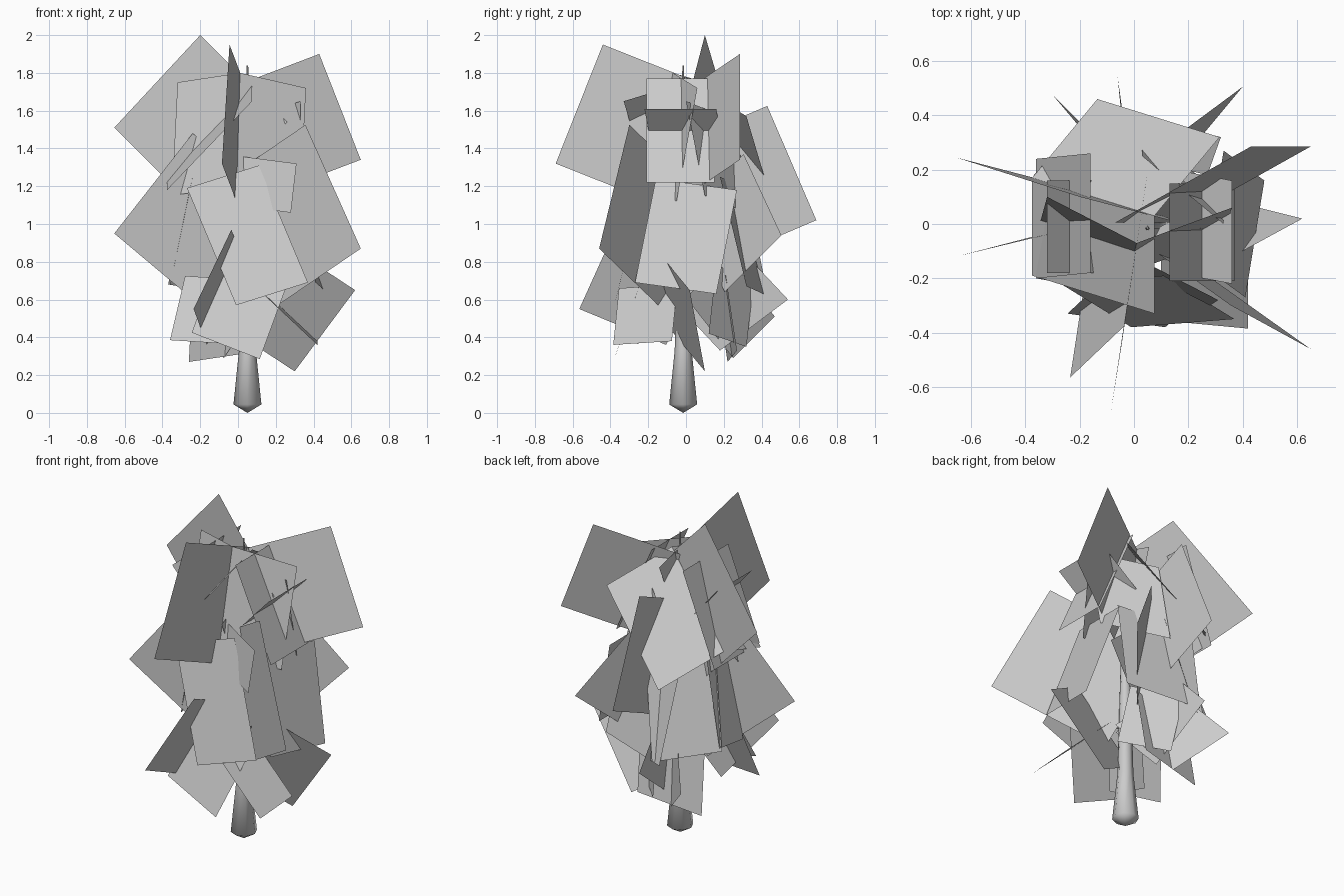
import bpy, bmesh
from math import cos, sin, tau, radians
from mathutils import Vector


def make_object(name, bm):
    mesh = bpy.data.meshes.new(name)
    bm.to_mesh(mesh)
    bm.free()
    ob = bpy.data.objects.new(name, mesh)
    bpy.context.collection.objects.link(ob)
    return ob


def cards(name, specs):
    """Each spec: one corner and the two edge vectors of a leaf card."""
    bm = bmesh.new()
    for p, u, v in specs:
        p, u, v = Vector(p), Vector(u), Vector(v)
        bm.faces.new([bm.verts.new(c) for c in (p, p + u, p + u + v, p + v)])
    return make_object(name, bm)


# Trunk: tapered stem with a pointed foot running up through the crown
bm = bmesh.new()
rings = [(0.045, 0.074), (0.33, 0.045), (0.8, 0.033), (1.3, 0.02), (1.84, 0.004)]
prev = None
for z, r in rings:
    ring = [bm.verts.new((0.05 + r * cos(tau * i / 8), -0.015 + r * sin(tau * i / 8), z))
            for i in range(8)]
    if prev:
        for i in range(8):
            j = (i + 1) % 8
            bm.faces.new((prev[i], prev[j], ring[j], ring[i]))
    else:
        tip = bm.verts.new((0.05, -0.015, 0.0))
        for i in range(8):
            bm.faces.new((tip, ring[(i + 1) % 8], ring[i]))
    prev = ring
bm.faces.new(prev)
trunk = make_object("trunk", bm)
trunk.select_set(True)
bpy.context.view_layer.objects.active = trunk
bpy.ops.object.shade_smooth_by_angle(angle=radians(80))

# Upright cards radiating from the trunk, upper tier
cards("upper_radial_leaves", [
    ((-0.20, 0.10, 2.00), (-0.455, 0.145, -0.49), (0.46, -0.12, -0.46)),
    ((0.43, 0.285, 1.90), (0.22, 0.0, -0.56), (-0.50, -0.28, -0.19)),
    ((-0.045, -0.44, 1.95), (-0.04, -0.25, -0.63), (0.095, 0.63, -0.25)),
])

# Middle tier
cards("middle_radial_leaves", [
    ((-0.655, -0.12, 0.95), (0.415, 0.10, 0.53), (0.50, 0.13, -0.42)),
    ((0.65, -0.46, 0.87), (-0.293, 0.16, 0.655), (-0.52, 0.37, -0.355)),
    ((0.015, 0.69, 1.02), (0.0, -0.26, 0.605), (0.0, -0.61, -0.26)),
    ((0.40, 0.505, 0.94), (-0.25, -0.30, -0.30), (-0.27, -0.20, 0.43)),
])

# Lower tier
cards("lower_radial_leaves", [
    ((0.62, 0.02, 0.65), (-0.32, 0.08, -0.43), (-0.35, -0.19, 0.23)),
    ((-0.235, -0.565, 0.55), (0.20, 0.19, 0.42), (0.07, 0.46, -0.19)),
    ((-0.06, 0.54, 0.60), (0.03, -0.31, 0.33), (0.05, -0.36, -0.27)),
    ((-0.295, 0.47, 0.51), (0.21, -0.25, 0.32), (0.22, -0.22, -0.22)),
])

# Folded front card (two halves) and the side cards of the upper crown
cards("upper_facing_leaves", [
    ((0.01, -0.07, 1.80), (-0.33, 0.17, -0.05), (-0.03, -0.11, -0.60)),
    ((0.01, -0.07, 1.80), (0.35, 0.13, -0.08), (-0.03, -0.11, -0.60)),
    ((0.37, -0.21, 1.22), (0.0, 0.36, 0.0), (-0.24, 0.0, 0.55)),
    ((-0.36, -0.20, 1.20), (0.0, 0.44, 0.0), (0.20, 0.02, 0.56)),
    ((0.33, 0.10, 1.15), (-0.30, 0.25, -0.10), (0.0, -0.10, 0.50)),
])

# Folded card sloping across the crown, ridge running up to the right
slope = (0.45, -0.14, 0.47)
cards("sloping_crown_leaf", [
    ((-0.375, 0.17, 1.29), (0.24, 0.29, -0.19), slope),
    ((-0.375, 0.17, 1.29), (0.0, -0.36, -0.11), slope),
])

# Outward facing cards around the middle
cards("middle_facing_leaves", [
    ((-0.01, -0.38, 0.57), (0.38, 0.03, 0.12), (-0.26, 0.16, 0.62)),
    ((0.48, 0.16, 0.63), (-0.07, -0.43, 0.06), (-0.15, 0.11, 0.55)),
    ((-0.36, -0.04, 0.67), (0.0, 0.23, 0.03), (0.12, -0.03, 0.58)),
    ((-0.37, 0.18, 0.68), (0.30, 0.25, -0.05), (0.12, -0.11, 0.56)),
    ((-0.12, 0.43, 0.62), (0.44, -0.11, 0.05), (-0.05, -0.14, 0.58)),
])

# Small cards skirting the base of the crown
cards("skirt_leaves", [
    ((0.115, -0.38, 0.285), (-0.36, 0.05, 0.14), (0.14, 0.13, 0.38)),
    ((-0.36, -0.20, 0.385), (0.32, -0.06, -0.02), (0.08, 0.10, 0.34)),
    ((0.42, -0.385, 0.36), (0.0, 0.31, 0.02), (-0.32, 0.03, 0.30)),
    ((-0.26, 0.22, 0.27), (0.40, 0.05, 0.06), (0.02, -0.06, 0.40)),
    ((0.22, 0.12, 0.42), (-0.22, 0.20, -0.07), (-0.06, 0.04, 0.36)),
])

# Inner cards that lean out from the trunk
cards("inner_leaves", [
    ((0.36, -0.22, 1.61), (0.0, 0.38, 0.0), (-0.21, 0.04, -0.22)),
    ((-0.32, -0.18, 1.64), (0.0, 0.34, 0.0), (0.24, 0.0, -0.28)),
    ((0.0, -0.12, 1.36), (0.31, -0.16, -0.04), (-0.03, -0.02, -0.26)),
])
